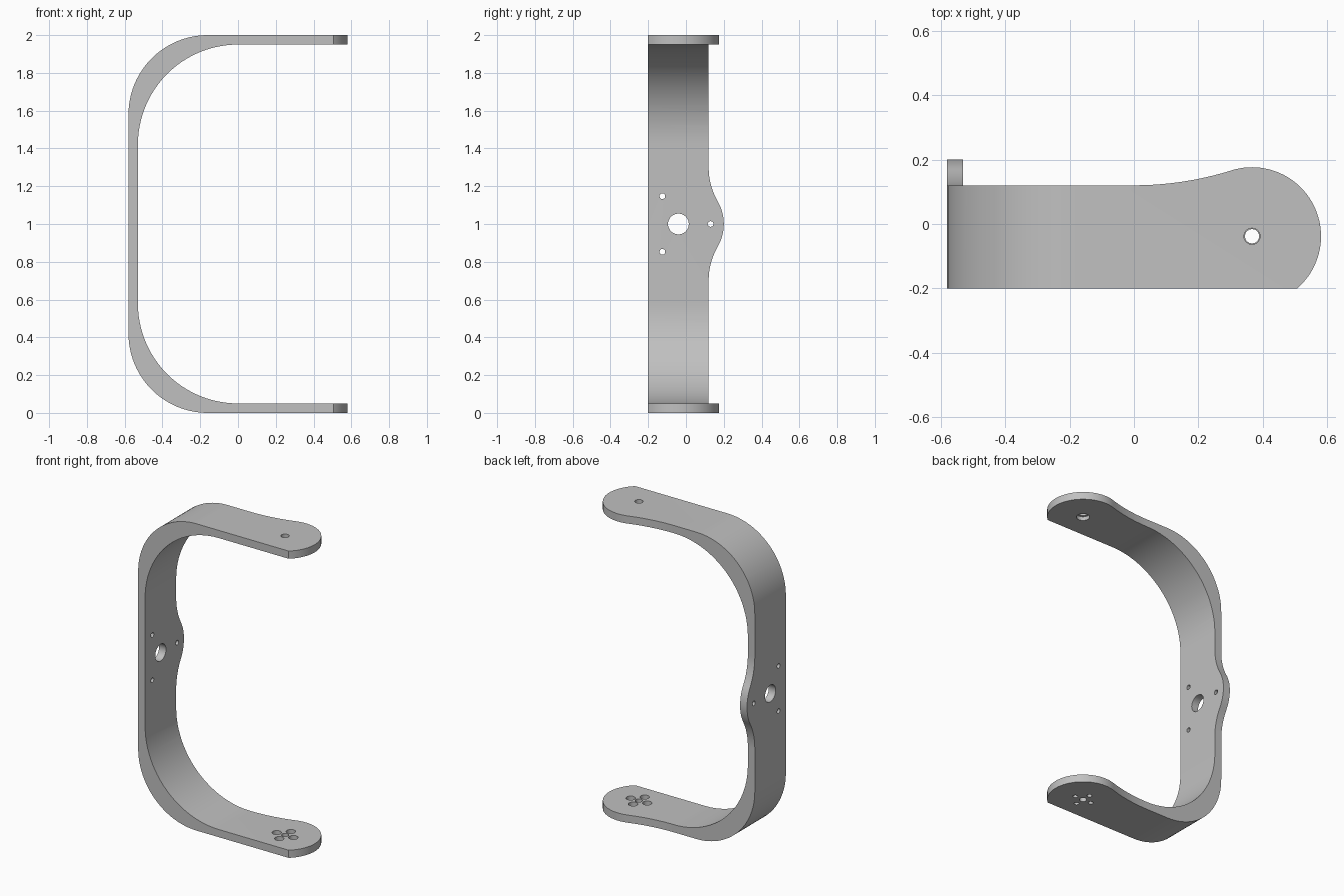
import bpy, bmesh
from math import radians, cos, sin, pi
from mathutils import Vector

cube = bpy.data.objects.get("Cube")
if cube:
    bpy.data.objects.remove(cube, do_unlink=True)

grey = bpy.data.materials.new("plain grey")
grey.use_nodes = True
colour = (0.53, 0.53, 0.53, 1)
grey.diffuse_color = colour
grey.node_tree.nodes["Principled BSDF"].inputs["Base Color"].default_value = colour


def arc(cx, cy, r, start, end, n=24):
    angles = [radians(start + (end - start) * i / n) for i in range(n + 1)]
    return [(cx + r * cos(a), cy + r * sin(a)) for a in angles]


def prism(name, outline, axis, low, high):
    """Extrude a 2D outline along one axis."""
    def place(p):
        v = list(p)
        v.insert(axis, low)
        return v
    shift = Vector((0, 0, 0))
    shift[axis] = high - low
    bm = bmesh.new()
    face = bm.faces.new([bm.verts.new(place(p)) for p in outline])
    grown = bmesh.ops.extrude_face_region(bm, geom=[face], use_keep_orig=True)
    top = [g for g in grown["geom"] if isinstance(g, bmesh.types.BMVert)]
    bmesh.ops.translate(bm, verts=top, vec=shift)
    bmesh.ops.recalc_face_normals(bm, faces=bm.faces)
    mesh = bpy.data.meshes.new(name)
    bm.to_mesh(mesh)
    bm.free()
    mesh.materials.append(grey)
    ob = bpy.data.objects.new(name, mesh)
    bpy.context.collection.objects.link(ob)
    return ob


def cut(target, cutter):
    mod = target.modifiers.new("cut", 'BOOLEAN')
    mod.operation, mod.solver, mod.object = 'DIFFERENCE', 'EXACT', cutter
    bpy.context.view_layer.objects.active = target
    bpy.ops.object.modifier_apply(modifier=mod.name)
    bpy.data.objects.remove(cutter, do_unlink=True)


def hole(target, centre, r, axis, low, high):
    cut(target, prism("hole_cutter", arc(*centre, r, 0, 360, 32)[:-1], axis, low, high))


# C-shaped strip: thicker at its corners because the inner bends are larger
outer = arc(-0.16, 1.58, 0.42, 90, 180) + arc(-0.16, 0.42, 0.42, 180, 270)
inner = arc(0, 0.58, 0.53, 270, 180) + arc(0, 1.42, 0.53, 180, 90)
ends = [(0.6, 0), (0.6, 0.05)]
bracket = prism("bracket", outer + ends + inner + [(0.6, 1.95), (0.6, 2)], 1, -0.2, 0.21)

# Arms widen into round ends
pivot = (0.366, -0.038)
arm_edge = [(-0.52, 0.12)] + arc(0, 1.13, 1.01, -90, -72.6)
arm_edge += arc(*pivot, 0.214, 107.4, -60, 48)[1:]
arm_edge += [(0.7, -0.25), (0.7, 0.4), (-0.52, 0.4)]
cut(bracket, prism("arm_edge_cutter", arm_edge, 2, -0.1, 2.1))

# Back plate has a rounded lobe at mid height
plate_edge = [(0.12, 2.1)] + arc(0.4825, 1.3, 0.3625, 180, 209.9)
plate_edge += arc(-0.04, 1, 0.24, 29.9, -29.9)[1:]
plate_edge += arc(0.4825, 0.7, 0.3625, 150.1, 180)[1:]
plate_edge += [(0.12, -0.1), (0.4, -0.1), (0.4, 2.1)]
cut(bracket, prism("plate_edge_cutter", plate_edge, 0, -0.7, -0.5))

# Back plate: central bore and three screw holes
hole(bracket, (-0.04, 1), 0.055, 0, -0.7, -0.4)
for i in range(3):
    a = i * 2 * pi / 3
    hole(bracket, (-0.04 + 0.17 * cos(a), 1 + 0.17 * sin(a)), 0.015, 0, -0.7, -0.4)

# Top arm: pivot hole, wider on the inside
hole(bracket, pivot, 0.025, 2, 1.9, 2.1)
hole(bracket, pivot, 0.04, 2, 1.9, 1.975)

# Bottom arm: centre hole and four counterbored screw holes
hole(bracket, pivot, 0.022, 2, -0.1, 0.1)
for i in range(4):
    a = i * pi / 2
    spot = (pivot[0] + 0.06 * cos(a), pivot[1] + 0.06 * sin(a))
    hole(bracket, spot, 0.015, 2, -0.1, 0.1)
    hole(bracket, spot, 0.028, 2, 0.025, 0.1)

bpy.ops.object.select_all(action='DESELECT')
bracket.select_set(True)
bpy.context.view_layer.objects.active = bracket
bpy.ops.object.shade_smooth_by_angle(angle=radians(30))
